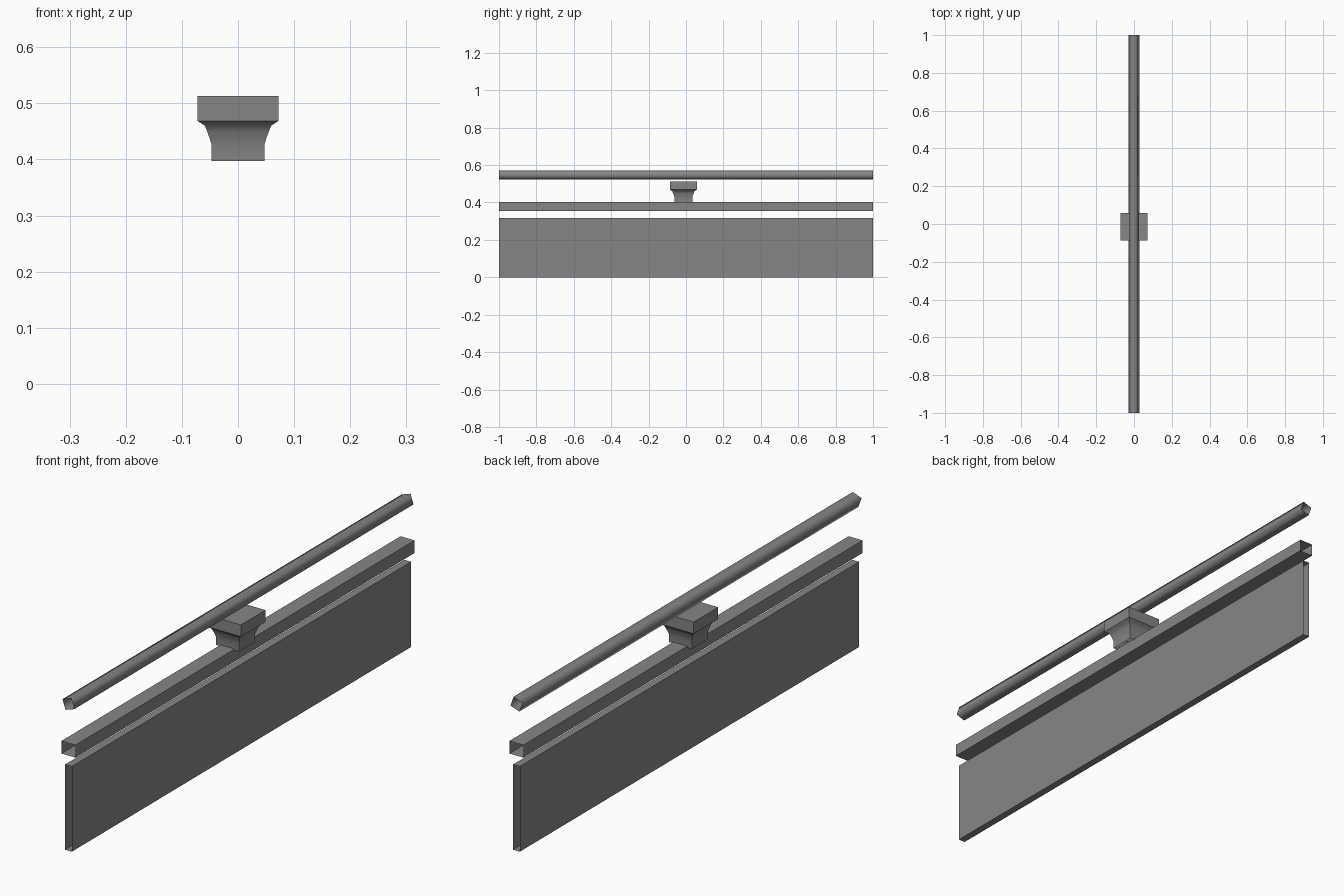
import bpy
import math

old = bpy.data.objects.get("Cube")
if old:
    bpy.data.objects.remove(old, do_unlink=True)

grey = bpy.data.materials.new("plain grey")
grey.use_nodes = True
colour = (0.24, 0.24, 0.24, 1)
grey.diffuse_color = colour
grey.node_tree.nodes["Principled BSDF"].inputs["Base Color"].default_value = colour


def loft(name, rings, cap_last=False, smooth_angle=None):
    """Skin equal-sized rings into an open shell, optionally closing the last ring."""
    n = len(rings[0])
    faces = []
    for r in range(len(rings) - 1):
        for i in range(n):
            a, b = r * n + i, r * n + (i + 1) % n
            faces.append((a, b, b + n, a + n))
    if cap_last:
        faces.append([(len(rings) - 1) * n + i for i in range(n)])
    mesh = bpy.data.meshes.new(name)
    mesh.from_pydata([p for ring in rings for p in ring], [], faces)
    mesh.materials.append(grey)
    obj = bpy.data.objects.new(name, mesh)
    bpy.context.collection.objects.link(obj)
    if smooth_angle:
        bpy.ops.object.select_all(action="DESELECT")
        obj.select_set(True)
        bpy.context.view_layer.objects.active = obj
        bpy.ops.object.shade_smooth_by_angle(angle=math.radians(smooth_angle))
    return obj


def tube(name, section, **options):
    """Open-ended tube running the full length, from an x-z section."""
    return loft(name, [[(x, y, z) for x, z in section] for y in (1, -1)], **options)


def box_section(half, low, high):
    return [(-half, low), (half, low), (half, high), (-half, high)]


# Wall panel and the beam above it
tube("lower_panel", box_section(0.014, 0, 0.318))
tube("middle_beam", box_section(0.029, 0.355, 0.402))

# Tilted square handrail, shaded soft
turns = [math.radians(64 + 90 * k) for k in range(4)]
tube("top_rail", [(0.0273 * math.cos(t), 0.547 + 0.0273 * math.sin(t)) for t in turns],
     smooth_angle=120)

# Flared square bracket: straight neck, concave flare, block on top
neck, flare_out = 0.0475, 0.0725
profile = [(neck, 0.397), (neck, 0.428)]
profile += [(0.051, 0.439), (0.0545, 0.449), (0.059, 0.46)]
profile += [(flare_out, 0.469), (flare_out, 0.513)]
centre_y = -0.014
corners = [(-1, -1), (1, -1), (1, 1), (-1, 1)]
loft("bracket", [[(sx * h, centre_y + sy * h, z) for sx, sy in corners] for h, z in profile],
     cap_last=True, smooth_angle=45)
